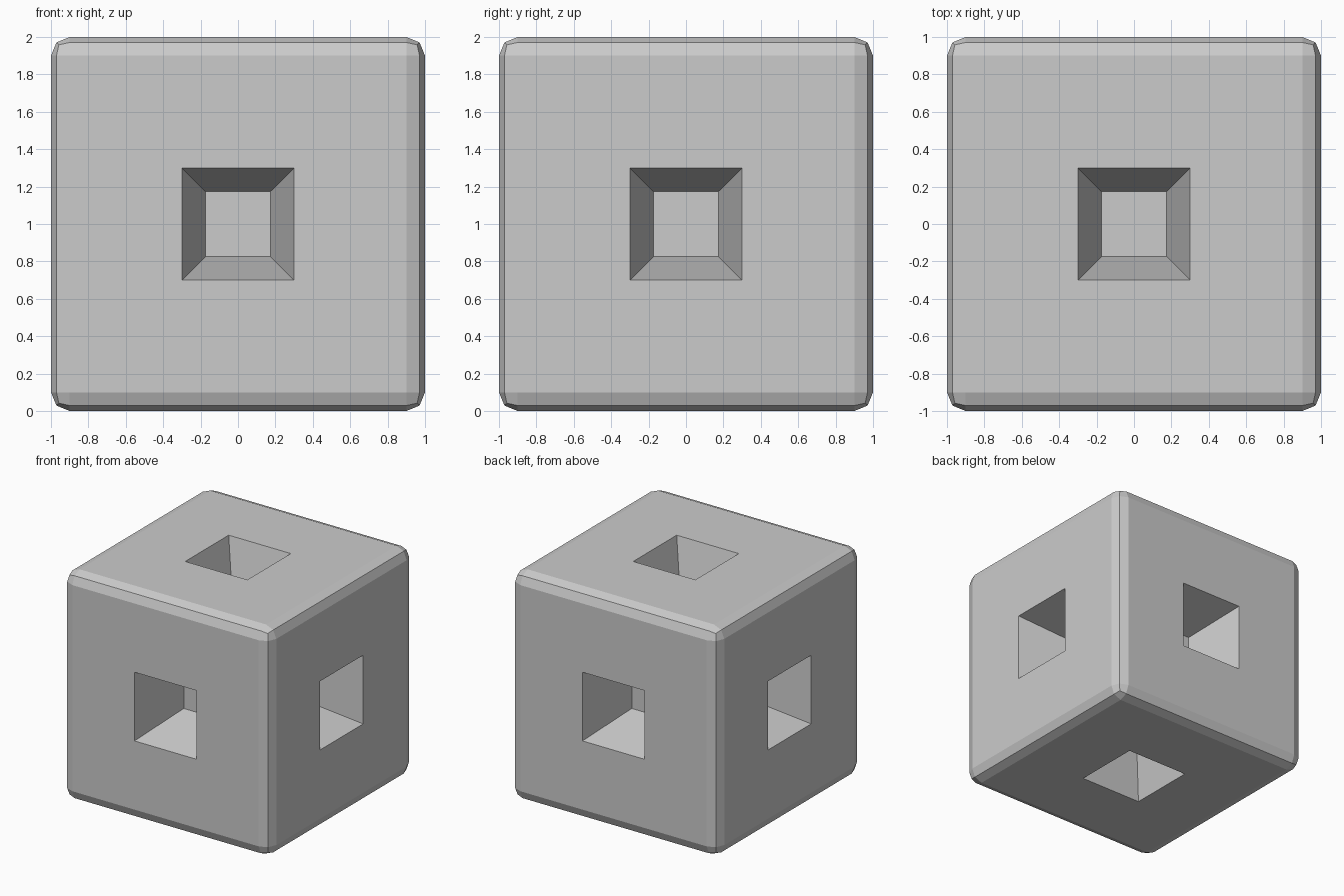
import bpy, bmesh
from mathutils import Matrix

if "Cube" in bpy.data.objects:
    bpy.data.objects.remove(bpy.data.objects["Cube"])

# Cube body standing on the ground
bm = bmesh.new()
bmesh.ops.create_cube(bm, size=2.0, matrix=Matrix.Translation((0, 0, 1)))

# Two-step bevel on every edge
bmesh.ops.bevel(bm, geom=bm.edges[:], offset=0.1, offset_type='OFFSET',
                segments=2, profile=0.5, affect='EDGES')

# Tapered square pit in the middle of each side
bm.normal_update()
sides = [f for f in bm.faces if f.calc_area() > 2]
bmesh.ops.inset_individual(bm, faces=sides, thickness=0.6, use_even_offset=True)
bmesh.ops.inset_individual(bm, faces=sides, thickness=0.126, depth=0,
                           use_even_offset=True)
for f in sides:
    bmesh.ops.translate(bm, verts=f.verts[:], vec=f.normal * -0.5)
bm.normal_update()

mesh = bpy.data.meshes.new("pitted_block")
bm.to_mesh(mesh)
bm.free()
block = bpy.data.objects.new("pitted_block", mesh)
bpy.context.collection.objects.link(block)
